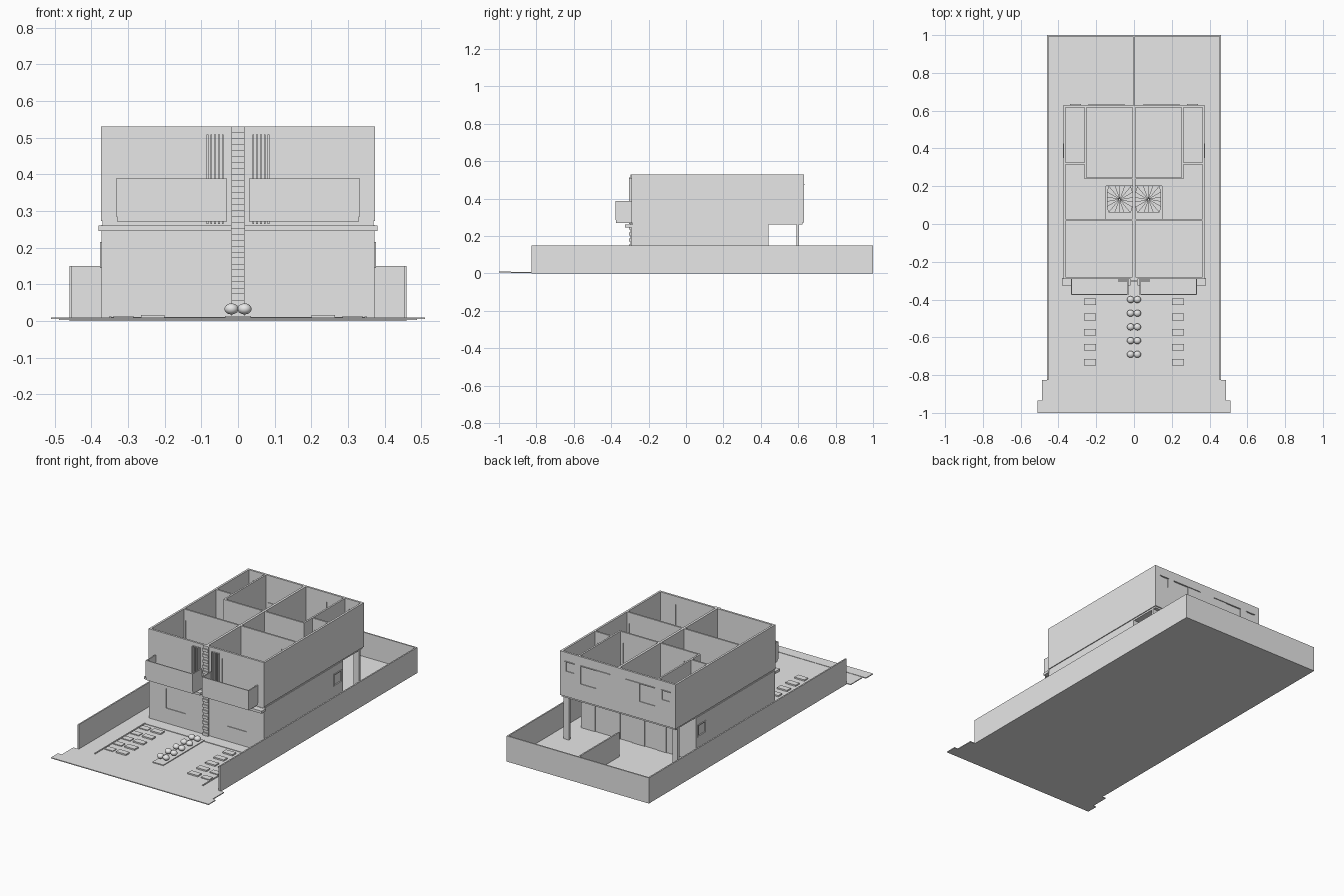
import bpy
import bmesh
import math
from mathutils import Matrix

cube = bpy.data.objects.get("Cube")
if cube:
    bpy.data.objects.remove(cube)

GREY = (0.8, 0.8, 0.8, 1)
plaster = bpy.data.materials.new("light_grey")
plaster.use_nodes = True
plaster.diffuse_color = GREY
plaster.node_tree.nodes["Principled BSDF"].inputs["Base Color"].default_value = GREY


def finish(name, bm):
    bmesh.ops.recalc_face_normals(bm, faces=bm.faces)
    mesh = bpy.data.meshes.new(name)
    bm.to_mesh(mesh)
    bm.free()
    mesh.materials.append(plaster)
    obj = bpy.data.objects.new(name, mesh)
    bpy.context.collection.objects.link(obj)
    return obj


def add_box(bm, x0, x1, y0, y1, z0, z1):
    m = Matrix.Translation(((x0 + x1) / 2, (y0 + y1) / 2, (z0 + z1) / 2))
    m = m @ Matrix.Diagonal((abs(x1 - x0), abs(y1 - y0), abs(z1 - z0), 1))
    bmesh.ops.create_cube(bm, size=1, matrix=m)


def boxes(name, items, mirror=False):
    """One object from boxes, optionally repeated across x = 0."""
    bm = bmesh.new()
    for x0, x1, y0, y1, z0, z1 in items:
        add_box(bm, x0, x1, y0, y1, z0, z1)
        if mirror:
            add_box(bm, -x1, -x0, y0, y1, z0, z1)
    return finish(name, bm)


def wall(name, axis, pos, a0, a1, z0, z1, thick=0.012, openings=()):
    """Mirrored wall along an axis, split around openings (start, end, sill, head)
    that are closed by thin recessed panes."""
    pieces, panes, a = [], [], a0

    def piece(u0, u1, w0, w1, t):
        p0, p1 = pos - t / 2, pos + t / 2
        return (u0, u1, p0, p1, w0, w1) if axis == "x" else (p0, p1, u0, u1, w0, w1)

    for o0, o1, sill, head in openings:
        pieces.append(piece(a, o0, z0, z1, thick))
        pieces.append(piece(o0, o1, head, z1, thick))
        if sill > z0:
            pieces.append(piece(o0, o1, z0, sill, thick))
        panes.append(piece(o0, o1, sill, head, 0.004))
        a = o1
    pieces.append(piece(a, a1, z0, z1, thick))
    boxes(name, pieces, True)
    if panes:
        boxes(name + "_panes", panes, True)


# Plot, pavement and boundary walls
G = 0.008
boxes("plot_ground", [(-0.455, 0.455, -0.825, 1, 0, G)])
boxes("pavement", [(-0.488, 0.488, -0.935, -0.825, 0.003, G),
                   (-0.51, 0.51, -1, -0.935, 0.005, 0.01)])
boxes("boundary_side_wall", [(0.452, 0.46, -0.825, 1, 0, 0.15)], True)
boxes("boundary_back_wall", [(-0.46, 0.46, 0.992, 1, 0, 0.15)])
boxes("garden_divider", [(-0.004, 0.004, 0.62, 0.995, 0, 0.15)])

# Front garden: kerbs, stepping stones, planting bed
boxes("driveway_kerb", [(0.345, 0.352, -0.825, -0.36, 0, 0.012),
                        (0.03, 0.352, -0.367, -0.36, 0, 0.011)], True)
stones = []
for i in range(5):
    y = -0.75 + i * 0.08
    stones.append((0.2, 0.265, y, y + 0.035, 0, 0.016))
    stones.append((0.285, 0.34, y, y + 0.035, 0, 0.013))
boxes("stepping_stones", stones, True)
boxes("planting_bed", [(-0.035, 0.035, -0.74, -0.36, 0, 0.013)])
bm = bmesh.new()
for i in range(5):
    for side in (-1, 1):
        m = Matrix.Translation((side * 0.018, -0.4 - i * 0.0725, 0.033))
        m = m @ Matrix.Diagonal((0.019, 0.018, 0.015, 1))
        bmesh.ops.create_uvsphere(bm, u_segments=20, v_segments=12, radius=1, matrix=m)
shrubs = finish("round_shrubs", bm)
for p in shrubs.data.polygons:
    p.use_smooth = True

# Ground floor
L0, L1 = G, 0.262
wall("lower_front_wall", "x", -0.286, 0, 0.372, L0, L1,
     openings=[(0.135, 0.26, 0.095, 0.21)])
wall("lower_side_wall", "y", 0.366, -0.292, 0.44, L0, L1,
     openings=[(0.355, 0.42, 0.15, 0.215)])
wall("lower_back_wall", "x", 0.434, 0, 0.372, L0, L1,
     openings=[(0.04, 0.12, L0, 0.205), (0.18, 0.28, L0, 0.205)])
wall("lower_cross_wall", "x", 0.022, 0, 0.366, L0, L1, 0.01,
     openings=[(0.27, 0.35, L0, 0.2)])
boxes("lower_party_wall", [(-0.007, 0.007, -0.286, 0.44, L0, L1)])
boxes("porch_pillar", [(0.335, 0.37, 0.59, 0.605, L0, L1)], True)
boxes("side_window_frame", [(0.37, 0.376, 0.35, 0.425, 0.21, 0.216),
                            (0.37, 0.376, 0.35, 0.425, 0.145, 0.151),
                            (0.37, 0.376, 0.35, 0.356, 0.151, 0.21),
                            (0.37, 0.376, 0.419, 0.425, 0.151, 0.21)], True)

# Floor slab with stairwell opening
boxes("upper_floor", [(0.147, 0.369, -0.289, 0.624, 0.262, 0.275),
                      (0, 0.147, -0.289, 0.027, 0.262, 0.275),
                      (0, 0.147, 0.2, 0.624, 0.262, 0.275)], True)

# Upper floor, open at the top
U0, U1 = 0.272, 0.53
wall("upper_front_wall", "x", -0.286, 0, 0.374, U0, U1,
     openings=[(0.1, 0.263, 0.285, 0.483)])
wall("upper_back_wall", "x", 0.624, 0, 0.374, U0, U1,
     openings=[(0.14, 0.24, 0.37, 0.475), (0.285, 0.335, 0.42, 0.475)])
wall("upper_side_wall", "y", 0.368, -0.292, 0.63, U0, U1)
boxes("upper_party_wall", [(-0.007, 0.007, -0.286, 0.624, U0, U1)])
wall("front_bedroom_wall", "x", 0.022, 0, 0.368, U0, U1, 0.01,
     openings=[(0.27, 0.35, 0.275, 0.465)])
wall("back_bedroom_wall", "x", 0.242, 0, 0.261, U0, U1, 0.01,
     openings=[(0.16, 0.235, 0.275, 0.465)])
wall("bathroom_side_wall", "y", 0.256, 0.242, 0.624, U0, U1, 0.01)
wall("bathroom_front_wall", "x", 0.32, 0.256, 0.368, U0, U1, 0.01,
     openings=[(0.275, 0.345, 0.275, 0.465)])
boxes("back_window_lintel", [(0.05, 0.24, 0.629, 0.635, 0.475, 0.479),
                             (0.28, 0.34, 0.629, 0.635, 0.475, 0.479)], True)

# Front facade: canopy, balconies, slats and stacked stone strip
boxes("front_canopy", [(0.018, 0.38, -0.325, -0.286, 0.246, 0.261)], True)
boxes("balcony_floor", [(0.03, 0.33, -0.373, -0.286, 0.271, 0.285)], True)
boxes("balcony_parapet", [(0.03, 0.333, -0.377, -0.371, 0.285, 0.388),
                          (0.03, 0.036, -0.371, -0.292, 0.285, 0.388),
                          (0.327, 0.333, -0.371, -0.292, 0.285, 0.388)], True)
slats = []
for i in range(5):
    x = 0.039 + i * 0.0105
    slats.append((x, x + 0.005, -0.306, -0.29, 0.265, 0.508))
boxes("facade_slats", slats, True)
strip, rows = [], 32
step = (0.53 - G) / rows
for i in range(rows):
    depth = 0.008 if i % 2 else 0.014
    strip.append((-0.018, 0.018, -0.29 - depth, -0.286,
                  G + i * step, G + (i + 1) * step))
boxes("stacked_stone_strip", strip)

# Winding stairs: wedge treads clipped to the stairwell rectangle
CX, CY, HX, HY, TREADS = 0.076, 0.13, 0.068, 0.07, 18


def rim(angle):
    c, s = math.cos(angle), math.sin(angle)
    r = min(HX / max(abs(c), 1e-6), HY / max(abs(s), 1e-6))
    return CX + r * c, CY + r * s


bm = bmesh.new()
for side in (-1, 1):
    for i in range(TREADS):
        top = G + (i + 1) * (0.268 - G) / TREADS
        a = -math.pi / 2 + i * math.tau / TREADS
        pts = [(CX, CY), rim(a), rim(a + math.tau / TREADS)]
        lo = [bm.verts.new((side * x, y, top - 0.016)) for x, y in pts]
        hi = [bm.verts.new((side * x, y, top)) for x, y in pts]
        bm.faces.new(lo)
        bm.faces.new(hi)
        for j in range(3):
            k = (j + 1) % 3
            bm.faces.new((lo[j], lo[k], hi[k], hi[j]))
    bmesh.ops.create_cone(bm, cap_ends=True, segments=12, radius1=0.006, radius2=0.006,
                          depth=0.26, matrix=Matrix.Translation((side * CX, CY, 0.138)))
finish("winding_stairs", bm)
